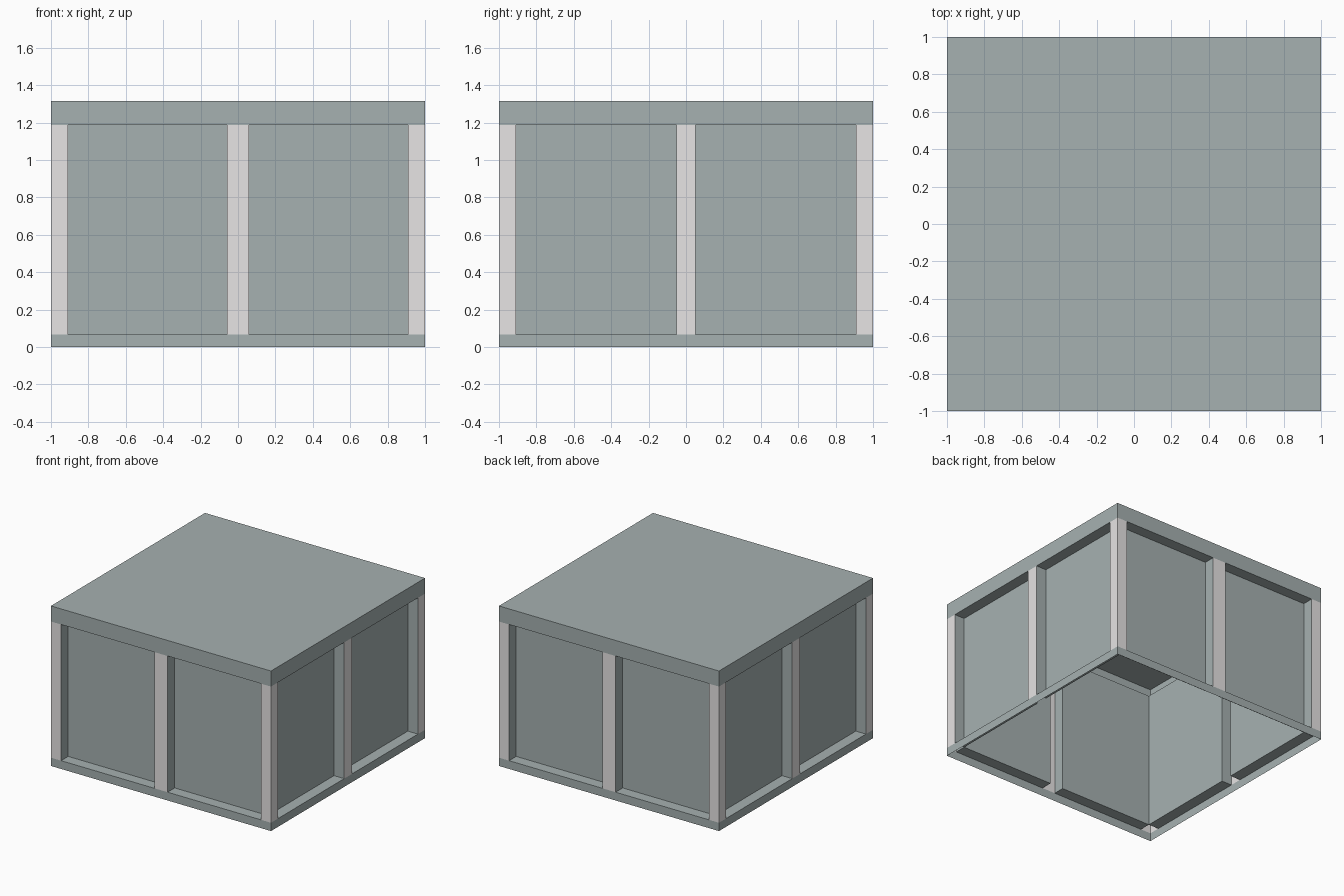
import bpy
import bmesh
from mathutils import Vector

# Remove the default cube
default = bpy.data.objects.get("Cube")
if default:
    bpy.data.objects.remove(default, do_unlink=True)


def make_material(name, colour):
    mat = bpy.data.materials.new(name)
    mat.use_nodes = True
    mat.diffuse_color = (*colour, 1)
    mat.node_tree.nodes["Principled BSDF"].inputs["Base Color"].default_value = (*colour, 1)
    return mat


HEIGHT = 1.315
SILL, HEADER = 0.068, 1.187      # panel bottom and top
CORNER = 0.908                   # inner edge of the corner posts
MID_X, MID_Y = 0.06, 0.05        # half widths of the middle posts
DEPTH = 0.092                    # panel recess

# Outer shell
bm = bmesh.new()
bmesh.ops.create_cube(bm, size=2)
for v in bm.verts:
    v.co.z = HEIGHT if v.co.z > 0 else 0


def cut(axis, value):
    normal, point = Vector(), Vector()
    normal[axis], point[axis] = 1, value
    bmesh.ops.bisect_plane(bm, geom=bm.verts[:] + bm.edges[:] + bm.faces[:],
                           plane_co=point, plane_no=normal)


# Cut lines of the posts, sill and header
for sign in (-1, 1):
    cut(0, sign * CORNER)
    cut(0, sign * MID_X)
    cut(1, sign * CORNER)
    cut(1, sign * MID_Y)
cut(2, SILL)
cut(2, HEADER)
bm.normal_update()

# Open underside
bottom = [f for f in bm.faces if f.normal.z < -0.5]
bmesh.ops.delete(bm, geom=bottom, context='FACES')

# Sort the middle band of each wall into light posts and panels
panels = []
for f in bm.faces:
    c = f.calc_center_median()
    if abs(f.normal.z) > 0.5 or not SILL < c.z < HEADER:
        continue
    along, half = (c.x, MID_X) if abs(f.normal.y) > 0.5 else (c.y, MID_Y)
    if half < abs(along) < CORNER:
        panels.append(f)
    else:
        f.material_index = 1

# Sink the panels, then merge the flat roof, sill and header faces
bmesh.ops.inset_individual(bm, faces=panels, thickness=0, depth=-DEPTH)
bmesh.ops.dissolve_limit(bm, angle_limit=0.01, verts=bm.verts[:],
                         edges=bm.edges[:], delimit={'MATERIAL'})

mesh = bpy.data.meshes.new("panelled_box")
bm.to_mesh(mesh)
bm.free()
mesh.materials.append(make_material("grey green", (0.38, 0.44, 0.44)))
mesh.materials.append(make_material("light grey", (0.8, 0.78, 0.78)))
box = bpy.data.objects.new("panelled_box", mesh)
bpy.context.collection.objects.link(box)
